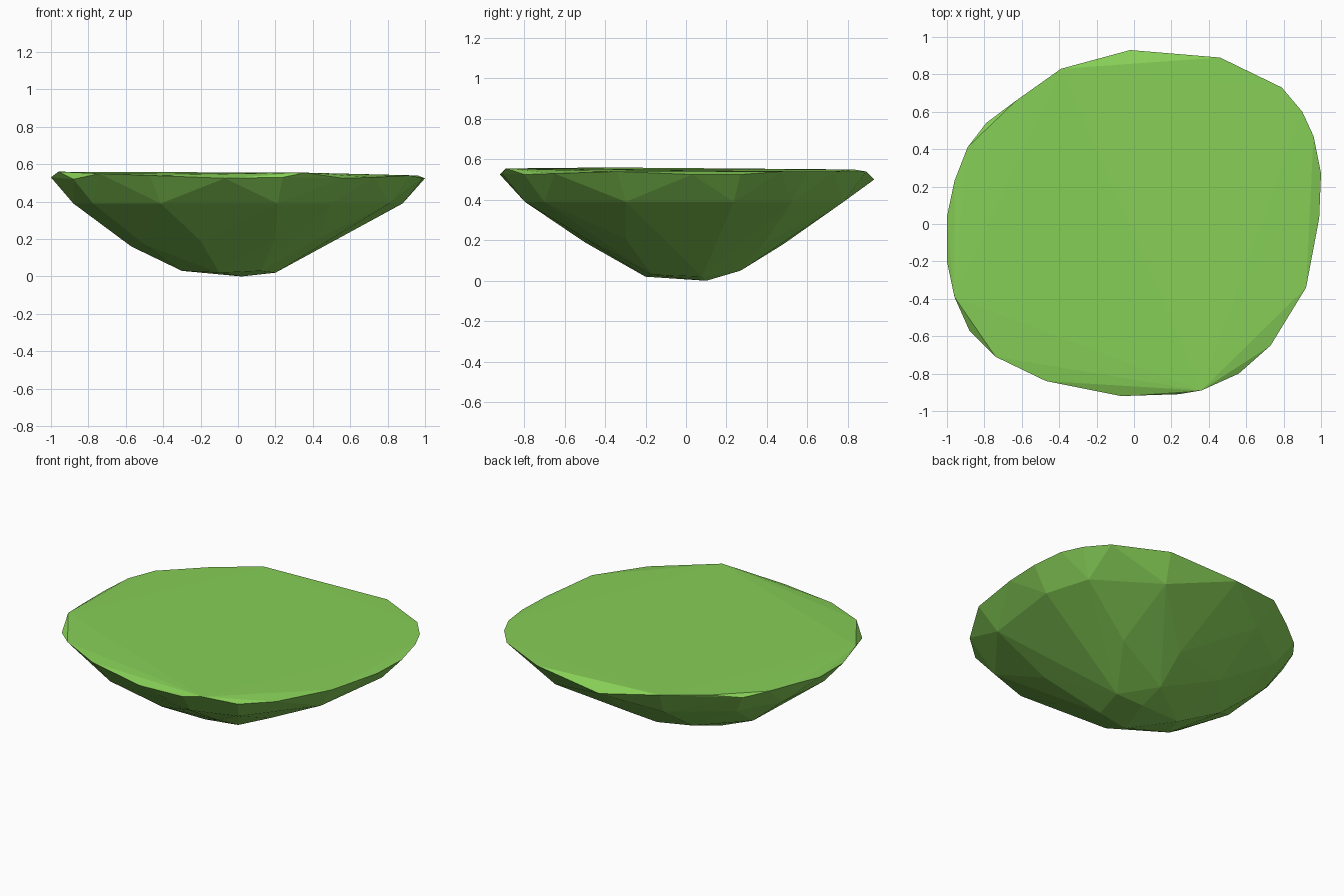
import bpy
import bmesh
from mathutils import Vector

# Remove the default object only
default = bpy.data.objects.get("Cube")
if default:
    bpy.data.objects.remove(default, do_unlink=True)


def make_material(name, colour):
    material = bpy.data.materials.new(name)
    material.use_nodes = True
    material.diffuse_color = colour
    shader = next(n for n in material.node_tree.nodes if n.type == "BSDF_PRINCIPLED")
    shader.inputs["Base Color"].default_value = colour
    return material


def build_hull(name, points, material):
    """Stretch a faceted skin around the points and keep the faces flat."""
    bm = bmesh.new()
    for point in points:
        bm.verts.new(point)
    result = bmesh.ops.convex_hull(bm, input=bm.verts[:])
    unused = {g for g in result["geom_interior"] + result["geom_unused"]
              if isinstance(g, bmesh.types.BMVert) and g.is_valid}
    bmesh.ops.delete(bm, geom=list(unused), context="VERTS")
    bmesh.ops.recalc_face_normals(bm, faces=bm.faces[:])
    mesh = bpy.data.meshes.new(name)
    bm.to_mesh(mesh)
    bm.free()
    mesh.materials.append(material)
    obj = bpy.data.objects.new(name, mesh)
    bpy.context.collection.objects.link(obj)
    return obj


# Uneven rim, counter-clockwise from the model's left; low corners form bevels
high, low = 0.55, 0.525
rim = [
    (1, .27, low), (.96, .47, .54), (.9, .6, .54), (.79, .73, .54),
    (.46, .89, .54), (-.02, .93, .5), (-.39, .83, high), (-.63, .66, high),
    (-.79, .54, .53), (-.89, .41, high), (-.96, .23, high), (-1, .04, .53),
    (-1, -.2, .53), (-.96, -.39, .56), (-.88, -.57, .52), (-.74, -.71, high),
    (-.47, -.84, .54), (-.07, -.92, low), (.24, -.91, .53), (.36, -.89, .555),
    (.56, -.8, low), (.73, -.65, .53), (.92, -.34, .54), (.99, .03, low),
]

# Shoulder ring follows every second rim corner, pulled inward
shoulder = [Vector((x * .88, y * .875, .39)) for x, y, z in rim[::2]]

# Irregular belly ring and small underside
belly = [
    (.52, .1, .2), (.4, .38, .18), (.05, .48, .18), (-.33, .4, .17),
    (-.57, .12, .16), (-.5, -.27, .17), (-.2, -.5, .19), (.2, -.5, .21),
    (.44, -.3, .21),
]
underside = [(.2, .08, .02), (.02, .27, .05), (-.3, .05, .03),
             (-.1, -.2, .02), (.12, -.17, .03), (.02, .1, 0)]

leaf_green = make_material("leaf green", (.24, .62, .095, 1))
build_hull("grass_mound", rim + shoulder + belly + underside, leaf_green)
